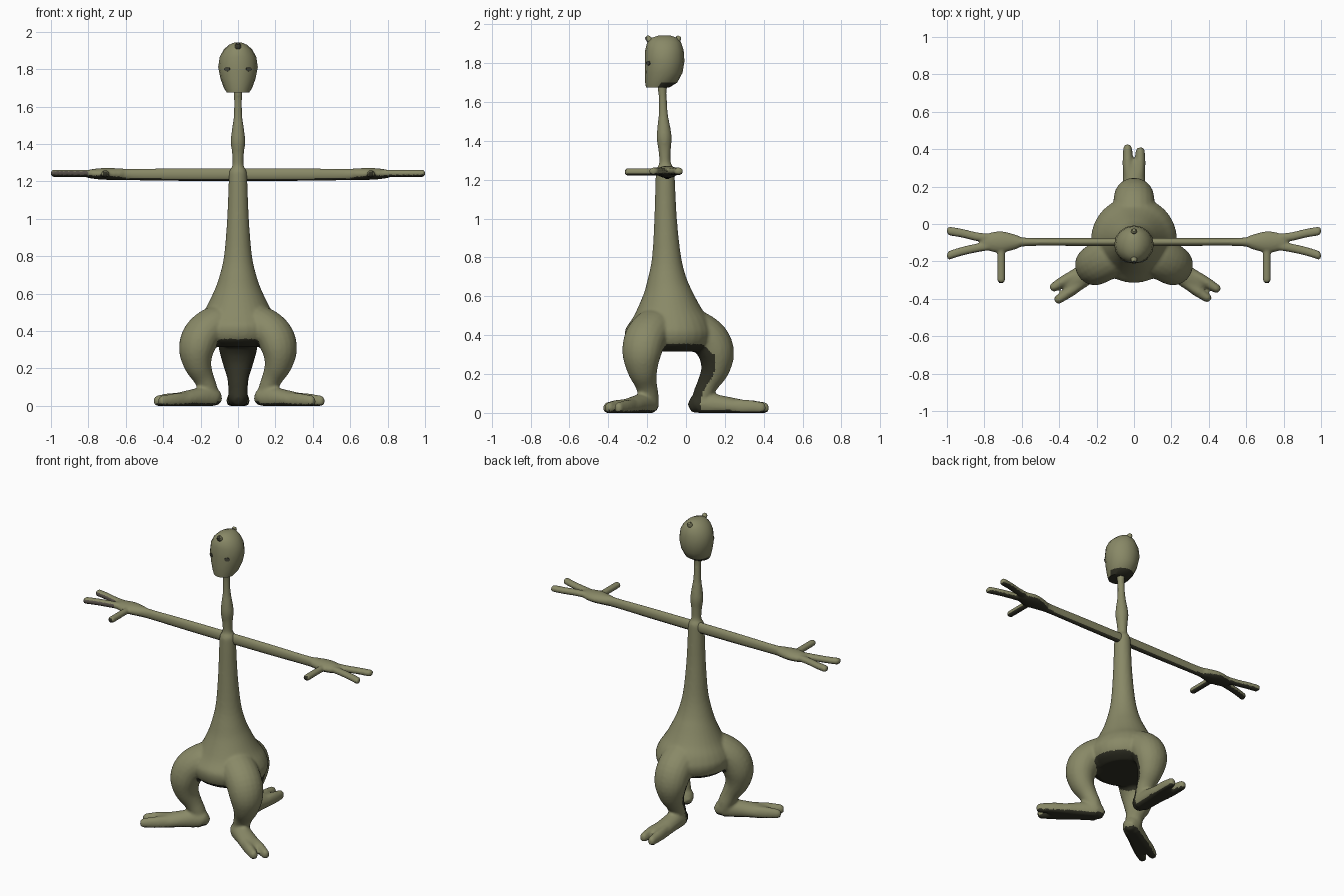
import bpy, bmesh, math
from mathutils import Vector

if "Cube" in bpy.data.objects:
    bpy.data.objects.remove(bpy.data.objects["Cube"])

# Flat colours
def material(name, rgb):
    m = bpy.data.materials.new(name)
    m.diffuse_color = (*rgb, 1)
    m.use_nodes = True
    m.node_tree.nodes["Principled BSDF"].inputs["Base Color"].default_value = m.diffuse_color
    return m

SKIN = material("olive_skin", (0.25, 0.25, 0.135))
DARK = material("dark_underside", (0.03, 0.03, 0.018))
GREY = material("grey_brown_finger", (0.10, 0.085, 0.07))
EYE = material("eye_olive", (0.06, 0.06, 0.04))


def spline(secs, steps=4):
    """Catmull-Rom through the sections, for smooth limbs."""
    rows = [(*p, w, h) for p, w, h in secs]
    res = []
    for i in range(len(rows) - 1):
        a, b, c, d = (rows[min(max(i + k, 0), len(rows) - 1)] for k in (-1, 0, 1, 2))
        for s in range(steps):
            t = s / steps
            r = [0.5 * (2 * q + (e - p) * t + (2 * p - 5 * q + 4 * e - f) * t * t
                        + (3 * q - p - 3 * e + f) * t ** 3) for p, q, e, f in zip(a, b, c, d)]
            res.append((Vector(r[:3]), r[3], r[4]))
    return res + [(Vector(rows[-1][:3]), rows[-1][3], rows[-1][4])]


def tube(bm, sections, side, n=20, rounded=True):
    """Loft ellipses: each section is (point, half width along side, half height)."""
    side = Vector(side).normalized()
    secs = spline(sections) if len(sections) > 2 else [(Vector(p), w, h) for p, w, h in sections]
    if rounded:
        def tip(end, before):
            d = (end[0] - before[0]).normalized()
            k = min(end[1], end[2])
            return (end[0] + d * k * 0.6, end[1] * 0.6, end[2] * 0.6)
        secs = [tip(secs[0], secs[1])] + secs + [tip(secs[-1], secs[-2])]
    rings = []
    for i, (p, w, h) in enumerate(secs):
        t = secs[min(i + 1, len(secs) - 1)][0] - secs[max(i - 1, 0)][0]
        up = side.cross(t).normalized()
        rings.append([bm.verts.new(p + side * w * math.cos(a) + up * h * math.sin(a))
                      for a in (2 * math.pi * k / n for k in range(n))])
    for a, b in zip(rings, rings[1:]):
        for k in range(n):
            bm.faces.new((a[k], a[(k + 1) % n], b[(k + 1) % n], b[k]))
    bm.faces.new(rings[0])
    bm.faces.new(rings[-1])


def finish(bm, name, mats=(SKIN,), voxel=None, smooth=4, paint=None):
    """Make the object; fuse overlapping parts into one skin; colour faces by a rule."""
    bmesh.ops.recalc_face_normals(bm, faces=bm.faces)
    me = bpy.data.meshes.new(name)
    bm.to_mesh(me)
    bm.free()
    ob = bpy.data.objects.new(name, me)
    bpy.context.collection.objects.link(ob)
    for m in mats:
        me.materials.append(m)
    if voxel:
        r = ob.modifiers.new("fuse", 'REMESH')
        r.mode = 'VOXEL'
        r.voxel_size = voxel
        s = ob.modifiers.new("soften", 'SMOOTH')
        s.factor = 0.5
        s.iterations = smooth
        fused = bpy.data.meshes.new_from_object(ob.evaluated_get(bpy.context.evaluated_depsgraph_get()))
        ob.modifiers.clear()
        ob.data = fused
        fused.materials.clear()
        for m in mats:
            fused.materials.append(m)
    if paint:
        for f in ob.data.polygons:
            f.material_index = paint(f.center, f.normal)
    bpy.ops.object.select_all(action='DESELECT')
    ob.select_set(True)
    bpy.context.view_layer.objects.active = ob
    bpy.ops.object.shade_smooth_by_angle(angle=math.radians(40))
    return ob


# Torso and neck: (z, centre y, radius)
bm = bmesh.new()
profile = [(0.315, -0.085, 0.16), (0.35, -0.085, 0.212), (0.41, -0.085, 0.23), (0.46, -0.085, 0.213),
           (0.52, -0.088, 0.174), (0.60, -0.092, 0.134), (0.68, -0.097, 0.103), (0.80, -0.10, 0.075),
           (1.0, -0.105, 0.058), (1.2, -0.107, 0.05), (1.255, -0.107, 0.046), (1.285, -0.108, 0.03),
           (1.35, -0.110, 0.032), (1.41, -0.112, 0.039), (1.46, -0.114, 0.035), (1.54, -0.117, 0.024),
           (1.62, -0.12, 0.021), (1.66, -0.122, 0.023), (1.70, -0.122, 0.026)]
tube(bm, [((0, y, z), r, r) for z, y, r in profile], (1, 0, 0), 32, rounded=False)

# Three legs around the body: (distance out, z, half width, half height)
LEG = [(0.06, 0.46, 0.10, 0.09), (0.15, 0.432, 0.112, 0.097), (0.225, 0.375, 0.11, 0.099),
       (0.256, 0.30, 0.102, 0.092), (0.248, 0.22, 0.08, 0.073), (0.213, 0.15, 0.058, 0.055),
       (0.185, 0.09, 0.052, 0.05), (0.175, 0.05, 0.048, 0.045)]
FOOT = [(0.14, 0.035, 0.042, 0.04), (0.16, 0.043, 0.053, 0.055), (0.21, 0.043, 0.055, 0.06),
        (0.28, 0.038, 0.057, 0.052), (0.36, 0.03, 0.06, 0.044), (0.425, 0.025, 0.052, 0.034)]
for leg_angle, foot_angle in ((90, 90), (-30, -33), (210, 213)):
    def axes(angle):
        a = math.radians(angle)
        return Vector((math.cos(a), math.sin(a), 0)), Vector((-math.sin(a), math.cos(a), 0))

    for part, angle in ((LEG, leg_angle), (FOOT, foot_angle)):
        out, lat = axes(angle)
        tube(bm, [(Vector((0, -0.10, z)) + out * r, w, h) for r, z, w, h in part], lat)
    for s, reach in ((1, 0.51), (-1, 0.495)):   # two toes
        tube(bm, [(Vector((0, -0.10, z)) + out * r + lat * s * o, w, h) for r, o, z, w, h in (
            (0.33, 0.024, 0.03, 0.032, 0.042), (0.42, 0.032, 0.028, 0.03, 0.04),
            (reach, 0.034, 0.024, 0.024, 0.031))], lat, 12)
for v in bm.verts:      # flat soles
    v.co.z = max(v.co.z, 0.0)


def body_paint(c, n):
    """Dark soles, dark belly underside and dark inner side of the back leg."""
    if c.z > 0.37:
        return 0
    if n.z < -0.5 and (c.z < 0.06 or math.hypot(c.x, c.y + 0.09) < 0.215):
        return 1
    if c.y > 0.0 and abs(c.x) < 0.1 and n.y < -0.1 and c.z < 0.36:
        return 1
    return 0


finish(bm, "body_and_legs", (SKIN, DARK), voxel=0.009, smooth=5, paint=body_paint)


# Arms with hand, two fingers and thumb
def arm_paint(c, n):
    """Dark underside and thumb tip; grey-brown front of one hand's fingers."""
    if n.z < -0.5 or (c.y < -0.29 and n.y < -0.6):
        return 1
    return 2 if c.x < -0.8 and n.y < -0.25 and n.z < 0.7 else 0


for sx, name in ((1, "right_side_arm"), (-1, "left_side_arm")):
    bm = bmesh.new()
    arm = [(0.0, 1.236, 0.022, 0.035), (0.3, 1.236, 0.021, 0.034), (0.57, 1.236, 0.022, 0.031),
           (0.63, 1.238, 0.038, 0.031), (0.70, 1.24, 0.056, 0.032), (0.76, 1.24, 0.052, 0.028),
           (0.81, 1.24, 0.033, 0.02)]
    tube(bm, [((sx * x, -0.096, z), w, h) for x, z, w, h in arm], (0, 1, 0))
    for ys in ((-0.078, -0.068, -0.049, -0.038), (-0.113, -0.128, -0.146, -0.167)):
        tube(bm, [((sx * x, y, 1.243), 0.024, 0.02) for x, y in zip((0.75, 0.84, 0.92, 0.988), ys)],
             (0, 1, 0), 12)
    tube(bm, [((sx * 0.71, y, 1.24), 0.021, 0.02) for y in (-0.11, -0.2, -0.303)], (1, 0, 0), 12)
    finish(bm, name, (SKIN, DARK, GREY), voxel=0.007, smooth=3, paint=arm_paint)

# Head: upright front, domed back: (z, half width, front y, back y)
bm = bmesh.new()
head = [(1.675, 0.06, -0.206, -0.085), (1.70, 0.076, -0.21, -0.045), (1.75, 0.094, -0.212, -0.018),
        (1.81, 0.106, -0.212, -0.008), (1.865, 0.098, -0.21, -0.012), (1.905, 0.076, -0.20, -0.025),
        (1.93, 0.048, -0.178, -0.045), (1.942, 0.02, -0.14, -0.08)]
rings = []
for z, w, f, b in head:
    rings.append([bm.verts.new((w * math.cos(t), (f + b) / 2 + (b - f) / 2 * math.sin(t), z))
                  for t in (2 * math.pi * k / 16 for k in range(16))])
for a, b in zip(rings, rings[1:]):
    for k in range(16):
        bm.faces.new((a[k], a[(k + 1) % 16], b[(k + 1) % 16], b[k]))
bm.faces.new(rings[0])
bm.faces.new(rings[-1])
finish(bm, "head", (SKIN, DARK), paint=lambda c, n: 1 if n.z < -0.6 else 0)

# Small stalks on the front and back of the crown; the front one has a dark face
for name, y0, y1 in (("front_stalk", -0.17, -0.198), ("back_stalk", -0.055, -0.037)):
    bm = bmesh.new()
    tube(bm, [((0, y0, 1.90), 0.019, 0.019), ((0, y1, 1.93), 0.015, 0.015)], (1, 0, 0), 10)
    finish(bm, name, (SKIN, EYE), paint=lambda c, n: 1 if n.y < -0.5 else 0)

# Eyes: thin dark plates lying on the face
for sx, name in ((1, "right_side_eye"), (-1, "left_side_eye")):
    bm = bmesh.new()
    c, n = Vector((sx * 0.058, -0.195, 1.80)), Vector((sx * 0.5, -0.866, 0))
    tube(bm, [(c - n * 0.004, 0.012, 0.018), (c + n * 0.002, 0.012, 0.018)], (0, 0, 1), 10, rounded=False)
    finish(bm, name, (EYE,))
